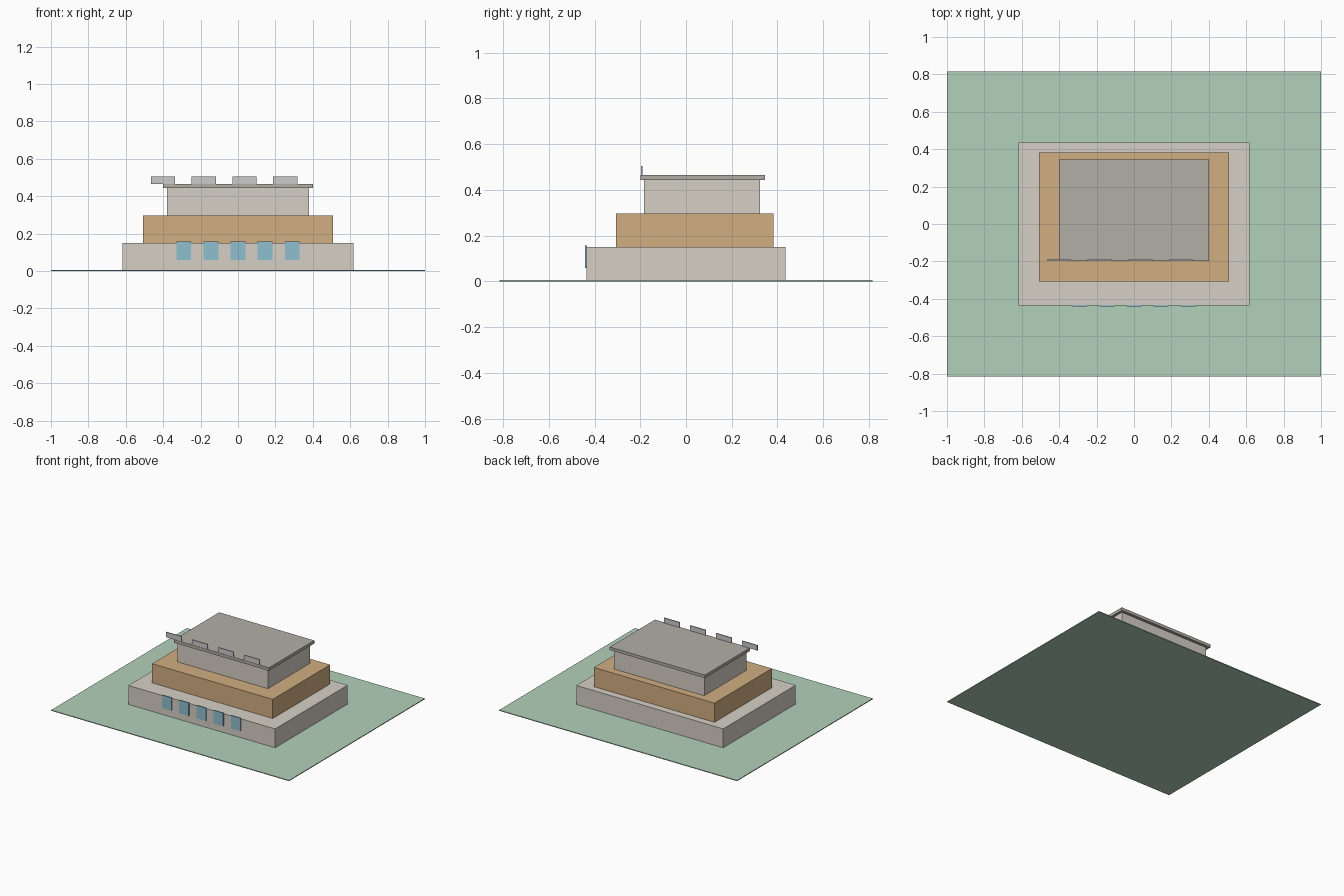
import bpy

if "Cube" in bpy.data.objects:
    bpy.data.objects.remove(bpy.data.objects["Cube"])


def material(name, rgb):
    m = bpy.data.materials.new(name)
    m.diffuse_color = (*rgb, 1)
    m.use_nodes = True
    m.node_tree.nodes["Principled BSDF"].inputs["Base Color"].default_value = m.diffuse_color
    return m


def box(name, x, y, z, mat=None):
    """Axis-aligned box from (min, max) pairs."""
    spans = (x, y, z)
    bpy.ops.mesh.primitive_cube_add(size=1, location=[(a + b) / 2 for a, b in spans])
    ob = bpy.context.object
    ob.name = name
    ob.scale = [b - a for a, b in spans]
    bpy.ops.object.transform_apply(location=False, rotation=False, scale=True)
    if mat:
        ob.data.materials.append(mat)
    return ob


lawn = material("lawn", (0.45, 0.64, 0.49))
stone = material("stone", (0.67, 0.63, 0.56))
ochre = material("ochre", (0.64, 0.42, 0.22))
roof = material("roof", (0.45, 0.42, 0.38))
glass = material("glass", (0.27, 0.52, 0.62))

# Lawn slab
box("lawn", (-1, 1), (-0.815, 0.815), (0, 0.006), lawn)

# Three stepped storeys
box("lower_storey", (-0.617, 0.617), (-0.435, 0.435), (0.006, 0.15), stone)
box("middle_storey", (-0.507, 0.507), (-0.307, 0.382), (0.15, 0.296), ochre)
box("upper_storey", (-0.38, 0.38), (-0.183, 0.323), (0.296, 0.443), stone)

# Overhanging flat roof
box("roof_slab", (-0.4, 0.4), (-0.199, 0.345), (0.443, 0.466), roof)

# Row of front windows
for i in range(5):
    cx = (i - 2) * 0.145
    box(f"window_{i + 1}", (cx - 0.04, cx + 0.04), (-0.442, -0.434), (0.058, 0.157), glass)

# Parapet panels along the front roof edge, set off towards the left
for i in range(4):
    x0 = -0.466 + i * 0.218
    box(f"parapet_panel_{i + 1}", (x0, x0 + 0.13), (-0.197, -0.19), (0.466, 0.505))
